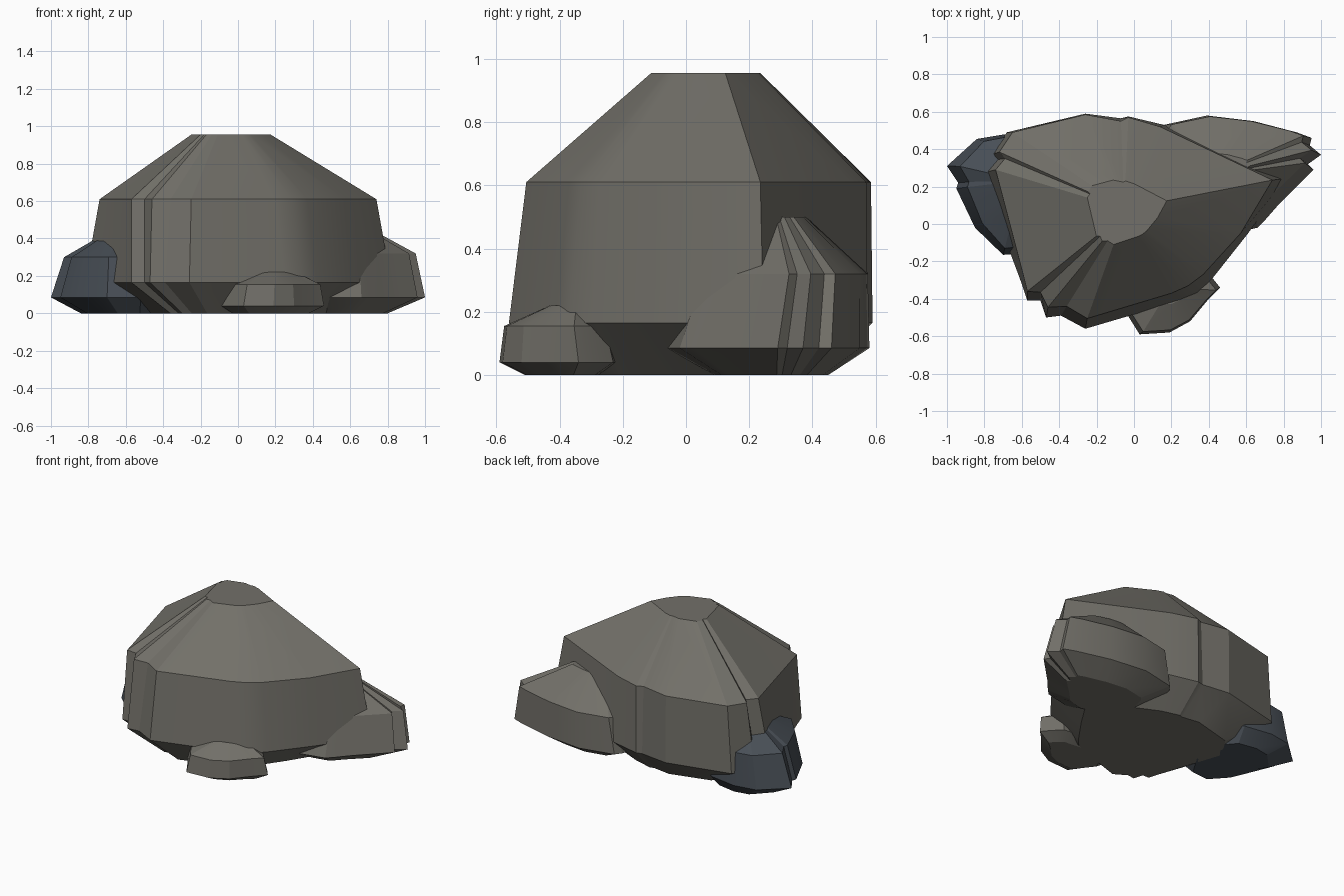
import bpy
import bmesh
import math

cube = bpy.data.objects.get("Cube")
if cube:
    bpy.data.objects.remove(cube, do_unlink=True)


def make_material(name, colour):
    material = bpy.data.materials.new(name)
    material.use_nodes = True
    material.diffuse_color = (*colour, 1)
    shader = next(n for n in material.node_tree.nodes if n.type == "BSDF_PRINCIPLED")
    shader.inputs["Base Color"].default_value = (*colour, 1)
    shader.inputs["Roughness"].default_value = 0.9
    return material


def fit(values, target):
    """Map a list of values linearly onto the target range."""
    low, high = min(values), max(values)
    return [target[0] + (v - low) / (high - low) * (target[1] - target[0])
            for v in values]


def spread(outline, x_range, y_range):
    """Resize an outline to fill the given ranges."""
    xs, ys = zip(*outline)
    return list(zip(fit(xs, x_range), fit(ys, y_range)))


def make_rock(name, rings, material):
    """Join a stack of (height, counterclockwise outline) rings into a closed rock."""
    bm = bmesh.new()
    layers = [[bm.verts.new((x, y, z)) for x, y in outline] for z, outline in rings]
    # Underside, cap and the bands between neighbouring rings
    bm.faces.new(list(reversed(layers[0])))
    bm.faces.new(layers[-1])
    count = len(layers[0])
    for lower, upper in zip(layers, layers[1:]):
        for i in range(count):
            j = (i + 1) % count
            bm.faces.new((lower[i], lower[j], upper[j], upper[i]))
    bmesh.ops.recalc_face_normals(bm, faces=bm.faces[:])
    mesh = bpy.data.meshes.new(name)
    bm.to_mesh(mesh)
    bm.free()
    mesh.materials.append(material)
    rock = bpy.data.objects.new(name, mesh)
    bpy.context.collection.objects.link(rock)
    bpy.ops.object.select_all(action="DESELECT")
    rock.select_set(True)
    bpy.context.view_layer.objects.active = rock
    bpy.ops.object.shade_smooth_by_angle(angle=math.radians(20))


warm_grey = make_material("warm grey stone", (0.17, 0.163, 0.142))
blue_grey = make_material("blue grey stone", (0.066, 0.079, 0.095))

# Large central boulder with a flat cap
main_waist = [
    (.82, .245), (.61, -.05), (.42, -.29), (.34, -.37), (.25, -.41),
    (-.26, -.56), (-.39, -.49), (-.47, -.5), (-.5, -.41), (-.57, -.41),
    (-.6, -.32), (-.82, .27), (-.76, .34), (-.77, .37), (-.68, .49),
    (-.26, .59), (-.07, .565), (-.03, .575), (.16, .53),
]
main_shoulder = [
    (.74, .235), (.57, -.05), (.37, -.27), (.29, -.33), (.2, -.37),
    (-.25, -.505), (-.36, -.44), (-.46, -.445), (-.5, -.365), (-.57, -.36),
    (-.59, -.28), (-.74, .29), (-.69, .35), (-.72, .385), (-.65, .49),
    (-.26, .585), (-.07, .55), (-.03, .57), (.14, .52),
]
make_rock("main_boulder", [
    (0, spread(main_waist, (-.52, .52), (-.4, .42))),
    (.165, main_waist),
    (.61, main_shoulder),
    (.955, spread(main_shoulder, (-.25, .175), (-.11, .235))),
], warm_grey)

# Medium boulder at the left rear
left_waist = [
    (1, .37), (.94, .42), (.95, .46), (.87, .49), (.64, .55),
    (.39, .58), (.16, .53), (.13, .49), (.08, .3), (.2, .05), (.48, -.06),
    (.66, -.02), (.7, .02), (.77, .1), (.87, .2), (.96, .29), (.93, .32),
]
make_rock("left_rear_boulder", [
    (0, spread(left_waist, (.25, .8), (.09, .45))),
    (.085, left_waist),
    (.32, spread(left_waist, (.13, .95), (.025, .575))),
    (.5, spread(left_waist, (.32, .62), (.17, .38))),
], warm_grey)

# Blue boulder against the right side
blue_waist = [
    (-1, .31), (-.94, .22), (-.95, .19), (-.85, -.02), (-.7, -.165),
    (-.52, -.15), (-.38, .05), (-.36, .3), (-.5, .45), (-.69, .48), (-.84, .455),
]
make_rock("right_boulder", [
    (0, spread(blue_waist, (-.84, -.42), (-.08, .4))),
    (.085, blue_waist),
    (.3, spread(blue_waist, (-.93, -.42), (-.13, .465))),
    (.41, spread(blue_waist, (-.74, -.52), (.08, .33))),
], blue_grey)

# Small stone at the front
front_waist = [
    (.46, -.34), (.42, -.29), (.36, -.23), (.1, -.2), (-.05, -.28), (-.09, -.4),
    (-.02, -.51), (.03, -.59), (.19, -.58), (.3, -.52), (.4, -.4),
]
make_rock("front_stone", [
    (0, spread(front_waist, (-.03, .38), (-.51, -.27))),
    (.04, front_waist),
    (.155, spread(front_waist, (-.06, .44), (-.575, -.23))),
    (.22, spread(front_waist, (.09, .31), (-.43, -.3))),
], warm_grey)
